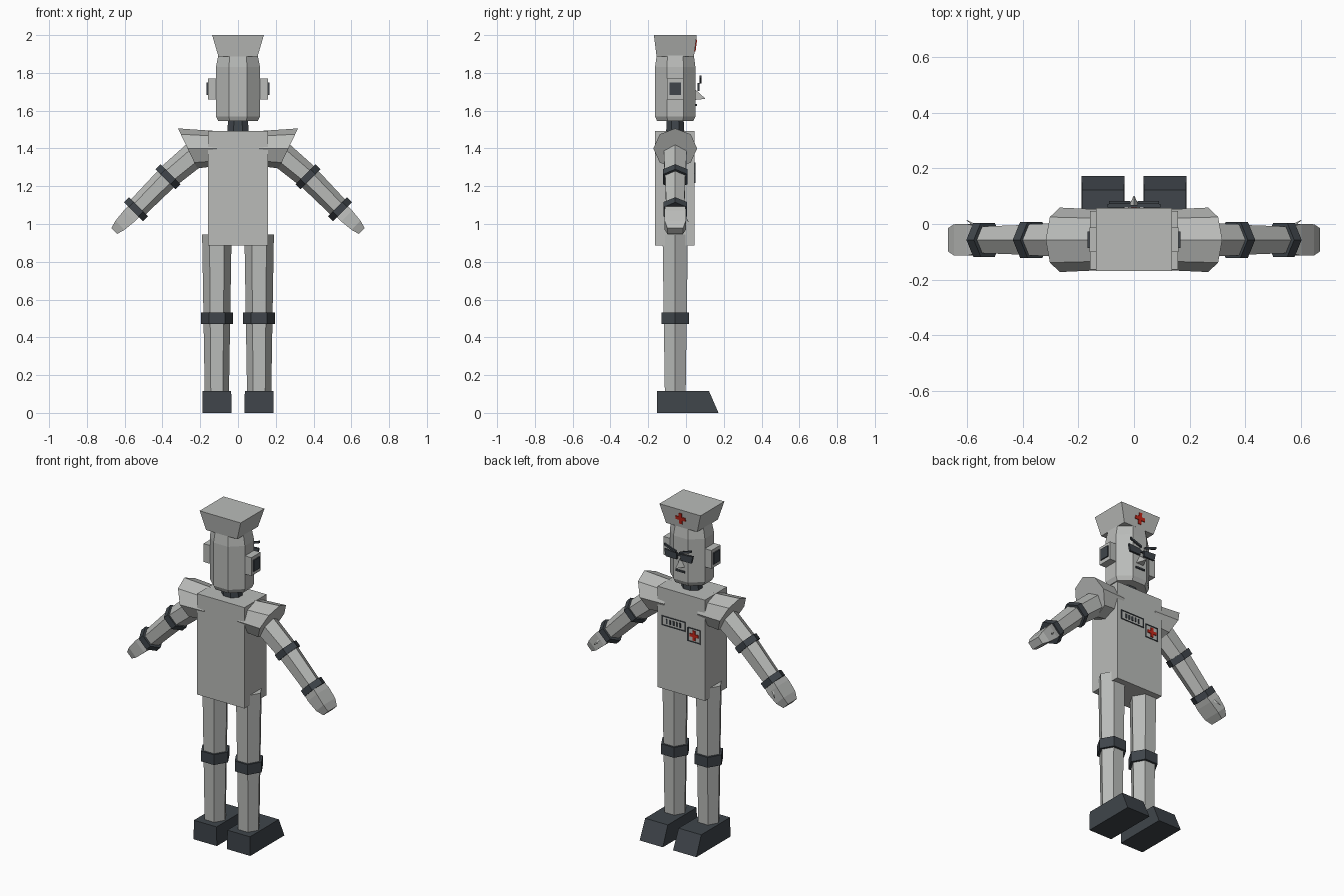
import bpy, bmesh, math
from mathutils import Vector

if "Cube" in bpy.data.objects:
    bpy.data.objects.remove(bpy.data.objects["Cube"])

CY = -0.057  # depth of the body's centre line


def material(name, rgb):
    m = bpy.data.materials.new(name)
    m.diffuse_color = (*rgb, 1)
    m.use_nodes = True
    m.node_tree.nodes["Principled BSDF"].inputs["Base Color"].default_value = m.diffuse_color
    return m


GREY = material("light grey", (0.49, 0.50, 0.485))
DARK = material("dark slate", (0.05, 0.06, 0.07))
RED = material("red", (0.55, 0.02, 0.01))


def loft(name, rings, mat):
    """Skin a list of equal-length point rings and cap both ends."""
    bm = bmesh.new()
    vs = [[bm.verts.new(p) for p in r] for r in rings]
    n = len(vs[0])
    for a, b in zip(vs, vs[1:]):
        for i in range(n):
            j = (i + 1) % n
            bm.faces.new((a[i], a[j], b[j], b[i]))
    bm.faces.new(vs[0][::-1])
    bm.faces.new(vs[-1])
    bmesh.ops.recalc_face_normals(bm, faces=bm.faces)
    me = bpy.data.meshes.new(name)
    bm.to_mesh(me)
    bm.free()
    me.materials.append(mat)
    ob = bpy.data.objects.new(name, me)
    bpy.context.collection.objects.link(ob)
    return ob


def ring(c, u, v, ru, rv, n, phase=0):
    c, u, v = Vector(c), Vector(u), Vector(v)
    out = []
    for i in range(n):
        a = math.radians(phase) + math.tau * i / n
        out.append(c + u * ru * math.cos(a) + v * rv * math.sin(a))
    return out


def rect(x0, x1, y0, y1, z):
    return [(x0, y0, z), (x1, y0, z), (x1, y1, z), (x0, y1, z)]


def box(name, x0, x1, y0, y1, z0, z1, mat):
    return loft(name, [rect(x0, x1, y0, y1, z0), rect(x0, x1, y0, y1, z1)], mat)


def plate(name, pts, y0, y1, mat):
    """Extrude an (x, z) outline along y."""
    return loft(name, [[(x, y, z) for x, z in pts] for y in (y0, y1)], mat)


def cross_outline(cx, cz, r, w):
    quarter = [(r, -w), (r, w), (w, w)]
    pts = []
    for k in range(4):
        c, s = [(1, 0), (0, 1), (-1, 0), (0, -1)][k]
        pts += [(cx + x * c - z * s, cz + x * s + z * c) for x, z in quarter]
    return pts


X, Y, Z = (1, 0, 0), (0, 1, 0), (0, 0, 1)

# Torso, neck and head
box("torso", -0.158, 0.158, -0.164, 0.046, 0.885, 1.493, GREY)
loft("neck", [ring((0, CY, z), X, Y, r, r * 0.85, 8, 22.5)
              for z, r in ((1.48, 0.062), (1.56, 0.056))], DARK)
k = 1 / math.cos(math.pi / 8)
loft("head", [ring((0, CY, z), X, Y, a * k, b * k, 8, 22.5)
              for z, a, b in ((1.545, 0.105, 0.096), (1.57, 0.117, 0.107),
                              (1.83, 0.117, 0.107), (1.895, 0.104, 0.098))], GREY)

# Flared cap with a cross on its sloping face
loft("cap", [rect(-0.104, 0.104, -0.156, 0.042, 1.888),
             rect(-0.137, 0.137, -0.17, 0.057, 2.0)], GREY)
slope = 0.015 / 0.112
outline = cross_outline(0, 1.945, 0.033, 0.010)
loft("cap_cross", [[(x, 0.042 + (z - 1.888) * slope + d, z) for x, z in outline]
                   for d in (-0.002, 0.005)], RED)

# Face
loft("nose", [[(-0.027, 0.046, 1.657), (0.027, 0.046, 1.657), (0, 0.046, 1.715)],
              [(-0.002, 0.1, 1.662), (0.002, 0.1, 1.662), (0, 0.1, 1.666)]], GREY)
box("mouth", -0.03, 0.03, 0.048, 0.057, 1.624, 1.634, DARK)
box("glasses_bridge", -0.02, 0.02, 0.06, 0.068, 1.725, 1.735, DARK)

for s, side in ((1, "left"), (-1, "right")):
    def mx(pts):
        return [(p[0] * s, p[1], p[2]) for p in pts]

    # Lens and slanted brow
    plate("lens_" + side, [(s * x, z) for x, z in
          ((0.013, 1.703), (0.085, 1.703), (0.095, 1.746), (0.013, 1.74))],
          0.06, 0.072, DARK)
    plate("brow_" + side, [(s * x, z) for x, z in
          ((0.012, 1.745), (0.09, 1.772), (0.09, 1.785), (0.012, 1.757))],
          0.072, 0.082, DARK)

    # Ear with dark inset pad
    loft("ear_" + side, [mx([(x, CY - w, 1.66), (x, CY + w, 1.66),
                             (x, CY + w, 1.77), (x, CY - w, 1.77)])
                         for x, w in ((0.11, 0.044), (0.16, 0.044))], GREY)
    loft("ear_pad_" + side, [mx([(x, CY - 0.03, 1.682), (x, CY + 0.03, 1.682),
                                 (x, CY + 0.03, 1.75), (x, CY - 0.03, 1.75)])
                             for x in (0.158, 0.167)], DARK)

    # Shoulder pad: octagonal cone with a slanted outer end
    inner = ring((0.11, CY, 1.40), Y, Z, 0.109, 0.092, 8)
    outer = ring((0.267, CY, 1.40), Y, Z, 0.116, 0.106, 8)
    for p in outer:
        p.x += 0.48 * (p.z - 1.40)
    loft("shoulder_" + side, [mx(inner), mx(outer)], GREY)

    # Arm: hexagonal segments sloping down and outward
    d = Vector((0.707, 0, -0.707))
    up = Vector((0.707, 0, 0.707))
    elbow, wrist = Vector((0.37, CY, 1.25)), Vector((0.54, CY, 1.078))

    def hexa(c, r):
        return mx(ring(c, Y, up, r, r, 6, 30))

    loft("upper_arm_" + side, [hexa((0.19, CY, 1.40), 0.072), hexa(elbow, 0.064)], GREY)
    loft("forearm_" + side, [hexa(elbow, 0.062), hexa(wrist, 0.055)], GREY)
    for nm, c, r in (("elbow_band_", elbow, 0.075), ("wrist_band_", wrist, 0.071)):
        loft(nm + side, [hexa(c - d * 0.019, r), hexa(c + d * 0.019, r)], DARK)

    # Mitten hand and small thumb
    hand = []
    for t, w, h in ((0, 0.05, 0.04), (0.05, 0.057, 0.041),
                    (0.12, 0.056, 0.034), (0.162, 0.042, 0.022)):
        c = wrist + d * t
        hand.append(mx([c + Vector(Y) * w * a + up * h * b
                        for a, b in ((-1, -1), (1, -1), (1, 1), (-1, 1))]))
    loft("hand_" + side, hand, GREY)
    loft("thumb_" + side, [mx(ring((0.56, -0.012, 1.05), d, up, 0.018, 0.015, 4)),
                           mx(ring((0.602, 0.014, 1.01), d, up, 0.003, 0.003, 4))], GREY)

    # Leg with knee band
    def leg_ring(z, rx, ry):
        return mx(ring((0.112, CY, z), X, Y, rx, ry / math.cos(math.pi / 6), 6))

    loft("leg_" + side, [leg_ring(0.10, 0.064, 0.055), leg_ring(0.945, 0.078, 0.067)], GREY)
    loft("knee_band_" + side, [leg_ring(0.47, 0.085, 0.073),
                               leg_ring(0.532, 0.085, 0.073)], DARK)

    # Wedge-toed boot
    loft("boot_" + side, [mx(rect(0.034, 0.189, -0.153, 0.172, 0)),
                          mx(rect(0.036, 0.187, -0.153, 0.122, 0.115))], DARK)


# Chest badge and pocket: thin dark frames
def frame(name, x0, x1, z0, z1, t=0.005):
    y0, y1 = 0.044, 0.05
    box(name + "_top", x0, x1, y0, y1, z1 - t, z1, DARK)
    box(name + "_bottom", x0, x1, y0, y1, z0, z0 + t, DARK)
    box(name + "_end_a", x0, x0 + t, y0, y1, z0, z1, DARK)
    box(name + "_end_b", x1 - t, x1, y0, y1, z0, z1, DARK)


frame("badge", -0.03, 0.13, 1.268, 1.326)
for i in range(5):
    x = 0.002 + i * 0.022
    box("badge_mark", x, x + 0.009, 0.044, 0.05, 1.284, 1.31, DARK)
frame("pocket", -0.13, -0.043, 1.218, 1.302)
plate("pocket_cross", cross_outline(-0.087, 1.26, 0.029, 0.009), 0.044, 0.051, RED)
